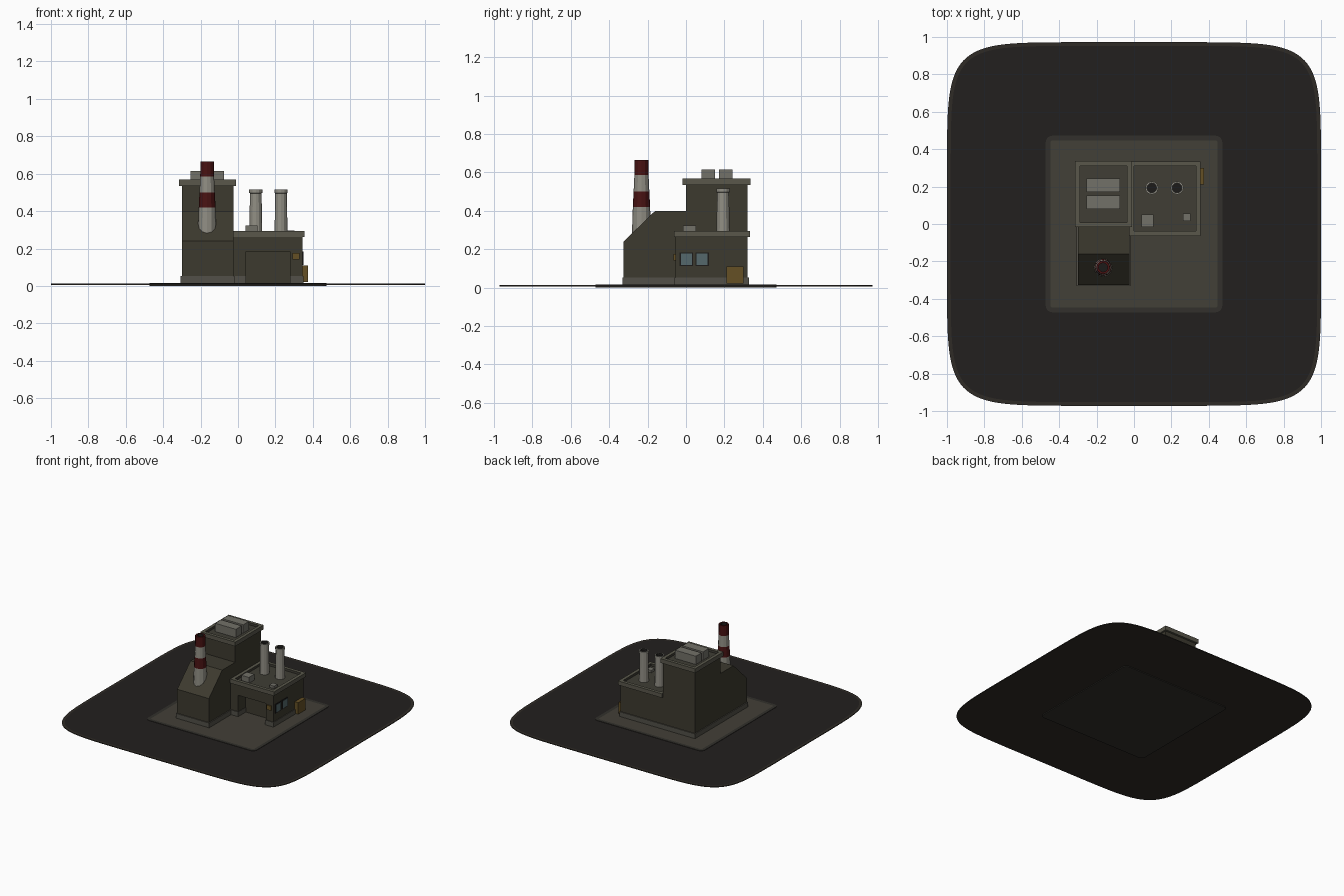
import bpy, bmesh
from math import sin, cos, pi, copysign

if "Cube" in bpy.data.objects:
    bpy.data.objects.remove(bpy.data.objects["Cube"])

_mats = {}
COL = dict(wall=(.046, .042, .028), roof=(.05, .047, .035), trim=(.1, .095, .07),
           plinth=(.085, .08, .065), ground=(.016, .014, .013), rim=(.028, .024, .019),
           pad=(.055, .05, .038), pad_rim=(.032, .03, .025), pale=(.28, .27, .23),
           red=(.065, .006, .006), yellow=(.13, .08, .018), glass=(.09, .14, .15),
           dark=(.012, .011, .01), metal=(.17, .165, .14))


def mat(key):
    if key not in _mats:
        m = bpy.data.materials.new(key)
        m.diffuse_color = (*COL[key], 1)
        m.use_nodes = True
        m.node_tree.nodes["Principled BSDF"].inputs["Base Color"].default_value = m.diffuse_color
        _mats[key] = m
    return _mats[key]


def finish(name, bm, *keys):
    bmesh.ops.recalc_face_normals(bm, faces=bm.faces)
    me = bpy.data.meshes.new(name)
    bm.to_mesh(me)
    bm.free()
    for k in keys:
        me.materials.append(mat(k))
    ob = bpy.data.objects.new(name, me)
    bpy.context.collection.objects.link(ob)
    return ob


def prism(name, pts, direction, *keys, inset=0, depth=0):
    """Extrude a 3D outline; optionally inset the end face in a second colour."""
    bm = bmesh.new()
    base = bm.faces.new([bm.verts.new(p) for p in pts])
    r = bmesh.ops.extrude_face_region(bm, geom=[base], use_keep_orig=True)
    bmesh.ops.translate(bm, vec=direction,
                        verts=[g for g in r['geom'] if isinstance(g, bmesh.types.BMVert)])
    end = [g for g in r['geom'] if isinstance(g, bmesh.types.BMFace)
           and abs(g.normal.z) > .99 and len(g.verts) == len(pts)]
    if inset:
        bmesh.ops.recalc_face_normals(bm, faces=bm.faces)
        bmesh.ops.inset_region(bm, faces=end, thickness=inset, use_even_offset=True)
        for f in end:
            f.material_index = 1
        if depth:
            r = bmesh.ops.extrude_face_region(bm, geom=end)
            vs = [g for g in r['geom'] if isinstance(g, bmesh.types.BMVert)]
            bmesh.ops.translate(bm, vec=(0, 0, depth), verts=vs)
            bmesh.ops.delete(bm, geom=[f for f in end if f.is_valid], context='FACES_ONLY')
    return finish(name, bm, *keys)


def box(name, x, y, z, *keys, **kw):
    pts = [(x[0], y[0], z[0]), (x[1], y[0], z[0]), (x[1], y[1], z[0]), (x[0], y[1], z[0])]
    return prism(name, pts, (0, 0, z[1] - z[0]), *keys, **kw)


def lathe(name, cx, cy, prof, keys, n=12):
    """Revolve (radius, z, material index of the band above) rows."""
    bm = bmesh.new()
    rings = [[bm.verts.new((cx + r * cos(2 * pi * i / n), cy + r * sin(2 * pi * i / n), z))
              for i in range(n)] for r, z, _ in prof]
    for a, b, row in zip(rings, rings[1:], prof):
        for i in range(n):
            f = bm.faces.new((a[i], a[(i + 1) % n], b[(i + 1) % n], b[i]))
            f.material_index = row[2]
    bm.faces.new(rings[0])
    bm.faces.new(rings[-1]).material_index = prof[-1][2]
    return finish(name, bm, *keys)


def superellipse(a, b, p, z, n=96):
    pw = lambda v: copysign(abs(v) ** (2 / p), v)
    return [(a * pw(cos(2 * pi * (i + .5) / n)), b * pw(sin(2 * pi * (i + .5) / n)), z)
            for i in range(n)]


def rounded(a, r, z, n=5):
    return [(sx * (a - r) + r * cos(q * pi / 2 + t * pi / 2 / n),
             sy * (a - r) + r * sin(q * pi / 2 + t * pi / 2 / n), z)
            for q, (sx, sy) in enumerate([(1, 1), (-1, 1), (-1, -1), (1, -1)])
            for t in range(n + 1)]


# Ground tile and paved pad
prism('ground_tile', superellipse(1, .972, 7, .006), (0, 0, .006), 'rim', 'ground', inset=.02)
prism('paved_pad', rounded(.472, .035, 0), (0, 0, .015), 'pad_rim', 'pad', inset=.025)

# Tall hall: sloped side profile swept across x
hall = [(-.325, .01), (.32, .01), (.32, .545), (0, .545), (0, .4), (-.16, .4), (-.325, .24)]
prism('tall_hall', [(-.3, y, z) for y, z in hall], (.275, 0, 0), 'wall')
box('hall_plinth', (-.307, -.018), (-.332, .327), (.01, .052), 'plinth')
box('hall_parapet', (-.315, -.012), (-.017, .336), (.535, .568), 'trim', 'roof',
    inset=.025, depth=-.018)
for i, y in enumerate([(.08, .152), (.172, .242)]):
    box(f'hall_roof_vent_{i}', (-.255, -.075), y, (.54, .615), 'metal')

# Low workshop: front arch profile plus solid rear
arch = [(-.025, .01), (.04, .01), (.04, .18), (.28, .18), (.28, .01), (.345, .01),
        (.345, .27), (-.025, .27)]
prism('workshop_front', [(x, -.055, z) for x, z in arch], (0, .09, 0), 'wall')
box('workshop_rear', (-.025, .345), (.035, .32), (.01, .27), 'wall')
box('workshop_plinth_left', (-.02, .043), (-.06, .035), (.01, .052), 'plinth')
box('workshop_plinth_right', (.277, .35), (-.06, .035), (.01, .052), 'plinth')
box('workshop_plinth_rear', (-.02, .35), (.035, .327), (.01, .052), 'plinth')
box('workshop_parapet', (-.024, .356), (-.063, .334), (.262, .294), 'trim', 'roof',
    inset=.025, depth=-.018)
box('roof_unit_large', (.04, .105), (-.015, .052), (.27, .322), 'metal')
box('roof_unit_small', (.262, .303), (.015, .057), (.27, .295), 'metal')

# Twin exhaust stacks with recessed tops
for i, x in enumerate((.095, .23)):
    lathe(f'exhaust_stack_{i}', x, .193,
          [(.035, .27, 0), (.031, .495, 0), (.035, .497, 0), (.035, .515, 0),
           (.026, .515, 1), (.026, .495, 1)], ('pale', 'dark'))

# Striped chimney
lathe('striped_chimney', -.165, -.232,
      [(.05, .27, 0), (.045, .42, 1), (.041, .5, 0), (.037, .585, 1),
       (.036, .665, 1), (.024, .665, 2), (.024, .63, 2)], ('pale', 'red', 'dark'))

# Side windows, side door panel and front sign
for i, y in enumerate((.002, .084)):
    box(f'window_frame_{i}', (.34, .349), (y - .035, y + .035), (.111, .183), 'dark')
    box(f'window_glass_{i}', (.34, .351), (y - .028, y + .028), (.118, .176), 'glass')
box('side_door_panel', (.34, .375), (.21, .3), (.02, .11), 'yellow')
box('front_sign', (.292, .33), (-.065, -.05), (.14, .175), 'yellow')
